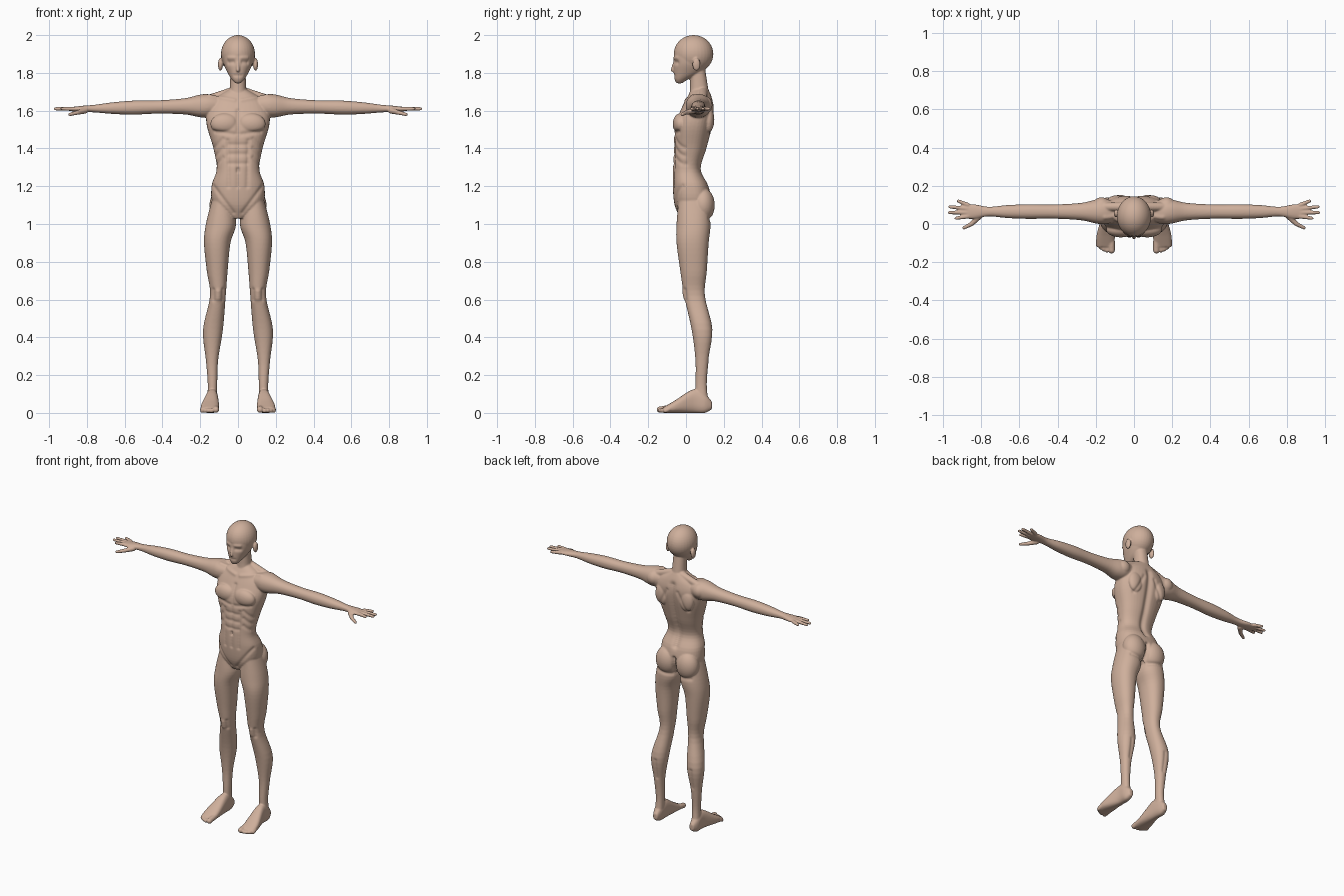
import bpy, bmesh, math
from mathutils import Vector, Matrix, kdtree
from mathutils.bvhtree import BVHTree

cube = bpy.data.objects.get("Cube")
if cube:
    bpy.data.objects.remove(cube, do_unlink=True)

skin = bpy.data.materials.new("skin")
skin.use_nodes = True
tone = (.62, .43, .33, 1)
skin.diffuse_color = tone
skin.node_tree.nodes["Principled BSDF"].inputs["Base Color"].default_value = tone

bm = bmesh.new()
PLACE = {"x": lambda along, u, v: (along, u, v),
         "y": lambda along, u, v: (u, along, v),
         "z": lambda along, u, v: (u, v, along)}


def spline(before, start, end, after, t):
    """Smooth blend from start to end, guided by the neighbouring values."""
    tangent_in, tangent_out = (end - before) / 2, (after - start) / 2
    rise = end - start
    bend = 3 * rise - 2 * tangent_in - tangent_out
    twist = tangent_in + tangent_out - 2 * rise
    return start + t * (tangent_in + t * (bend + t * twist))


def loft(axis, rows, sides=(1, -1), power=2.2, steps=5, segments=40):
    """Skin through cross-sections given as (position, u min, u max, v min, v max)."""
    fine = []
    last = len(rows) - 1
    for i in range(last):
        quad = [rows[max(i - 1, 0)], rows[i], rows[i + 1], rows[min(i + 2, last)]]
        fine += [[spline(*values, s / steps) for values in zip(*quad)] for s in range(steps)]
    fine.append(rows[-1])
    for side in sides:
        rings = []
        for along, u_min, u_max, v_min, v_max in fine:
            ring = []
            for k in range(segments):
                angle = math.tau * k / segments
                c, s = math.cos(angle), math.sin(angle)
                c = math.copysign(abs(c) ** (2 / power), c)
                s = math.copysign(abs(s) ** (2 / power), s)
                u = (u_min + u_max + (u_max - u_min) * c) / 2
                v = (v_min + v_max + (v_max - v_min) * s) / 2
                x, y, z = PLACE[axis](along, u, v)
                ring.append(bm.verts.new((x * side, y, z)))
            rings.append(ring)
        for lower, upper in zip(rings, rings[1:]):
            for k in range(segments):
                j = (k + 1) % segments
                bm.faces.new((lower[k], lower[j], upper[j], upper[k]))
        bm.faces.new(rings[0][::-1])
        bm.faces.new(rings[-1])


def column(rows, power=2.2):
    """Central upward loft from (height, half width, front, back)."""
    loft("z", [(z, -w, w, front, back) for z, w, front, back in rows], (1,), power)


def mirrored(*points):
    """The points as vectors, then their mirror images unless all lie on the centre."""
    for side in (1, -1) if any(p[0] for p in points) else (1,):
        yield [Vector((p[0] * side, p[1], p[2])) for p in points]


def blob(center, radii):
    for (spot,) in mirrored(center):
        place = Matrix.Translation(spot) @ Matrix.Diagonal((*radii, 1))
        bmesh.ops.create_uvsphere(bm, u_segments=32, v_segments=20, radius=1, matrix=place)


def bone(start, end, start_radius, end_radius):
    """Tapered capsule."""
    blob(start, [start_radius] * 3)
    blob(end, [end_radius] * 3)
    for a, b in mirrored(start, end):
        turn = (b - a).to_track_quat("Z", "Y").to_matrix().to_4x4()
        bmesh.ops.create_cone(bm, cap_ends=True, segments=20, radius1=start_radius,
                              radius2=end_radius, depth=(b - a).length,
                              matrix=Matrix.Translation((a + b) / 2) @ turn)


# Torso
column([(1.03, .04, -.03, .09), (1.1, .13, -.06, .13), (1.2, .14, -.07, .12),
        (1.29, .113, -.07, .08), (1.4, .13, -.065, .11), (1.52, .165, -.06, .14),
        (1.6, .165, -.03, .15), (1.66, .13, 0, .14), (1.71, .05, .03, .12)], power=2.4)
# Neck and the muscles sloping to the shoulders
column([(1.64, .065, 0, .13), (1.7, .045, .02, .12), (1.83, .04, .02, .1)])
bone((.03, .09, 1.7), (.16, .09, 1.66), .025, .022)
# Chest, shoulder blades and buttocks
blob((.07, -.03, 1.53), (.076, .04, .056))
blob((.09, .12, 1.55), (.05, .03, .07))
blob((.075, .09, 1.1), (.076, .062, .09))

# Skull, face, nose and ears
blob((0, .04, 1.9), (.09, .105, .1))
column([(1.745, .014, -.05, -.02), (1.765, .033, -.06, .01), (1.8, .055, -.065, .08),
        (1.85, .077, -.066, .12), (1.9, .08, -.062, .12), (1.94, .06, -.045, .1)])
bone((0, -.06, 1.86), (0, -.071, 1.815), .007, .01)
blob((.093, .055, 1.845), (.013, .021, .034))

# Arms and palms from (distance, half depth, half thickness) along a slightly falling axis
arm = [(.08, .05, .04), (.15, .065, .06), (.2, .062, .06), (.28, .045, .043),
       (.42, .037, .035), (.55, .038, .037), (.66, .034, .031), (.76, .025, .02),
       (.83, .037, .016), (.89, .038, .01)]
loft("x", [(x, .065 - depth, .065 + depth, 1.63 - x / 40 - thick, 1.63 - x / 40 + thick)
           for x, depth, thick in arm])
blob((.17, .09, 1.63), (.05, .05, .05))

# Fingers and thumbs
for i in range(4):
    reach = .97 - .02 * (i - 1.4) ** 2
    bone((.87, .04 + .02 * i, 1.61), (reach, .03 + .03 * i, 1.61), .0115, .009)
bone((.81, .04, 1.6), (.85, 0, 1.59), .016, .012)
bone((.85, 0, 1.59), (.89, -.02, 1.58), .012, .009)

# Legs
loft("z", [(1.12, .03, .14, -.04, .12), (1, .01, .17, -.05, .13), (.9, .04, .18, -.05, .12),
           (.75, .055, .165, -.03, .11), (.62, .065, .148, -.01, .1), (.44, .08, .185, .03, .14),
           (.28, .105, .17, .05, .12), (.15, .11, .16, .05, .11), (.05, .11, .165, .05, .12)])

# Feet and toes
loft("y", [(.137, .12, .15, .02, .06), (.1, .11, .166, 0, .1), (.04, .105, .17, 0, .125),
           (-.06, .1, .196, 0, .065), (-.12, .105, .195, 0, .03)], power=2.5)
bone((.117, -.09, .025), (.117, -.138, .017), .017, .017)
for i in range(1, 5):
    x = .125 + .016 * i
    bone((x, -.09, .02), (x, .002 * i * i - .14, .012), .012, .012)

# Fuse every part into one skin
parts = bpy.data.meshes.new("body_parts")
bm.to_mesh(parts)
bm.free()
body = bpy.data.objects.new("body", parts)
bpy.context.collection.objects.link(body)
fuse = body.modifiers.new("fuse", "REMESH")
fuse.mode = "VOXEL"
fuse.voxel_size = .0046
soften = body.modifiers.new("soften", "SMOOTH")
soften.factor = .5
soften.iterations = 4
mesh = bpy.data.meshes.new_from_object(body.evaluated_get(bpy.context.evaluated_depsgraph_get()))
body.modifiers.clear()
body.data = mesh
bpy.data.meshes.remove(parts)

# Surface lookups for sculpting
surface = BVHTree.FromPolygons([v.co for v in mesh.vertices], [p.vertices for p in mesh.polygons])
tree = kdtree.KDTree(len(mesh.vertices))
for vertex in mesh.vertices:
    tree.insert(vertex.co, vertex.index)
tree.balance()
normals = [vertex.normal.copy() for vertex in mesh.vertices]
moves = {}


def stroke(start, end, height=-.005, radius=.012, facing=-1):
    """Raise or groove the skin along a line of (x, z) seen from the front or back."""
    weights = {}
    for a, b in mirrored((start[0], facing, start[1]), (end[0], facing, end[1])):
        count = int((b - a).length / radius * 2) + 1
        for i in range(count + 1):
            hit = surface.ray_cast(a.lerp(b, i / count), Vector((0, -facing, 0)))[0]
            if hit is None:
                continue
            for _, index, distance in tree.find_range(hit, radius * 2.5):
                weight = math.exp(-(distance / radius) ** 2)
                weights[index] = max(weight, weights.get(index, 0))
    for index, weight in weights.items():
        moves[index] = moves.get(index, 0) + weight * height


# Breastbone, belly line and navel
stroke((0, 1.6), (0, 1.48), height=-.007)
stroke((0, 1.46), (0, 1.2))
stroke((0, 1.29), (0, 1.28), height=-.008, radius=.009)
# Chest edge, belly sides, groin and collar bones
stroke((.02, 1.475), (.12, 1.49))
stroke((.055, 1.44), (.05, 1.2))
stroke((.13, 1.2), (.025, 1.06))
stroke((.02, 1.655), (.15, 1.68), height=.005)
# Belly rows and ribs
for row in range(3):
    z = 1.42 - row * .05
    stroke((0, z), (.045, z), height=-.004)
    stroke((.08, z + .03), (.13, z - .02), height=-.004)
# Spine, buttocks and shoulder blade edge
stroke((0, 1.64), (0, 1.22), height=-.012, radius=.02, facing=1)
stroke((0, 1.14), (0, 1.03), height=-.018, facing=1)
stroke((.03, 1.02), (.12, 1.03), facing=1)
stroke((.04, 1.6), (.1, 1.48), facing=1)
# Kneecaps and calves
stroke((.105, .64), (.105, .61), height=.006, radius=.016)
stroke((.08, .65), (.08, .6))
stroke((.13, .65), (.13, .6))
stroke((.132, .42), (.132, .3), facing=1)
# Eye sockets, brows and mouth
stroke((.027, 1.857), (.05, 1.855), height=-.007)
stroke((.02, 1.88), (.05, 1.88), height=.003, radius=.009)
stroke((0, 1.786), (.018, 1.786), height=-.003, radius=.008)

for index, amount in moves.items():
    mesh.vertices[index].co += normals[index] * amount

# Skin colour and smooth shading
mesh.materials.clear()
mesh.materials.append(skin)
for polygon in mesh.polygons:
    polygon.use_smooth = True
    polygon.material_index = 0
